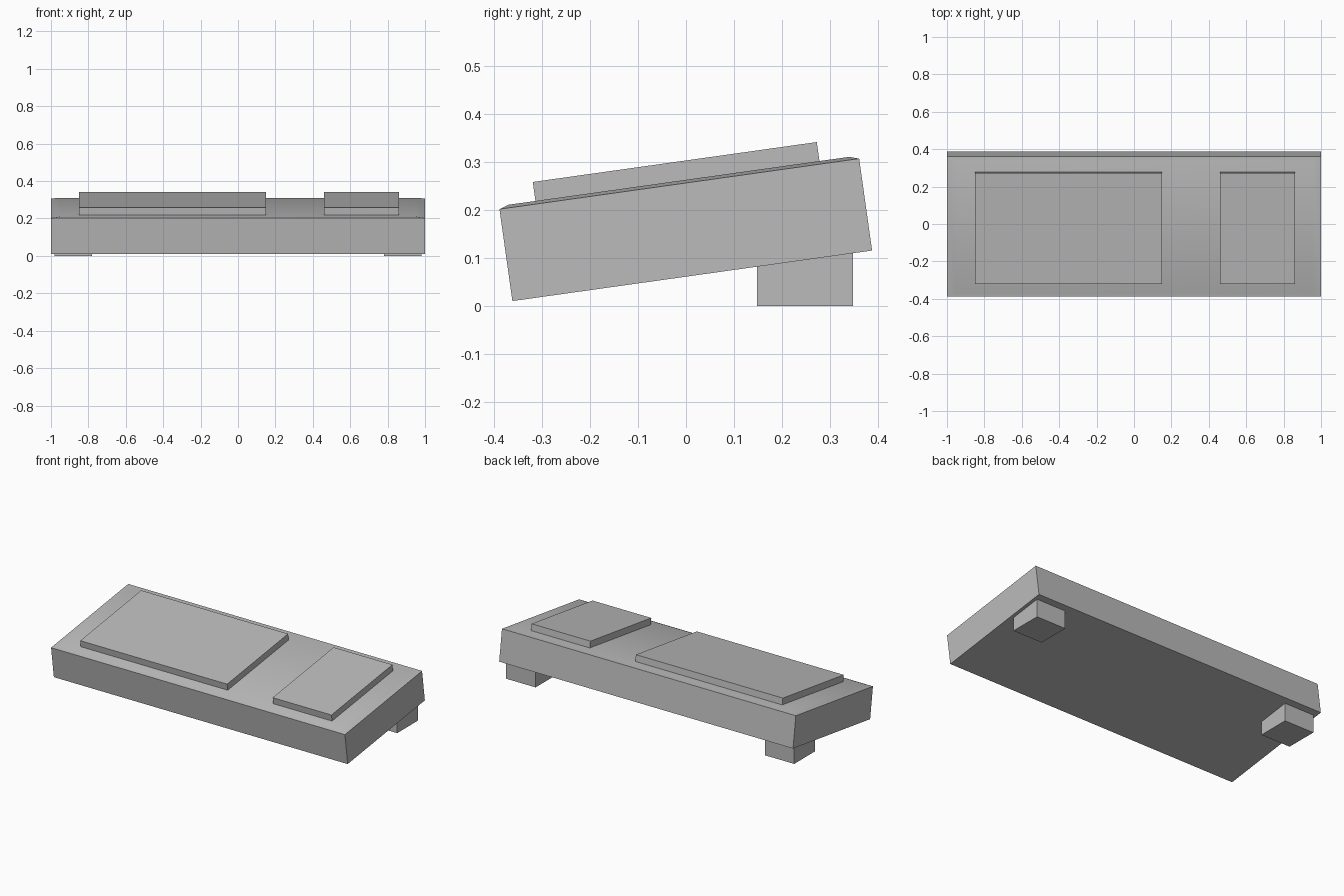
import bpy, math
from mathutils import Matrix, Vector

cube = bpy.data.objects.get("Cube")
if cube:
    bpy.data.objects.remove(cube, do_unlink=True)

grey = bpy.data.materials.new("plain grey")
grey.use_nodes = True
COLOUR = (0.5, 0.5, 0.5, 1)
grey.diffuse_color = COLOUR
grey.node_tree.nodes["Principled BSDF"].inputs["Base Color"].default_value = COLOUR

# Sloping frame whose origin is the middle of the case underside
tilt = Matrix.Translation((0, 0.013, 0.0625)) @ Matrix.Rotation(math.radians(8), 4, 'X')


def block(name, x, y, z, frame=Matrix()):
    """Box spanning the given (low, high) ranges, placed in a frame."""
    bpy.ops.mesh.primitive_cube_add(size=1)
    ob = bpy.context.object
    ob.name = name
    centre = Vector([(a + b) / 2 for a, b in (x, y, z)])
    size = Vector([b - a for a, b in (x, y, z)])
    ob.data.transform(Matrix.Translation(centre) @ Matrix.Diagonal(size).to_4x4())
    ob.matrix_world = frame
    ob.data.materials.append(grey)
    return ob


# Case: stacked rectangles (half width, half depth, height), chamfered at the top
rings = [(1, 0.3787, 0), (1, 0.3787, 0.1935), (0.95, 0.3587, 0.2)]
verts = [(sx * w, sy * d, h) for w, d, h in rings
         for sx, sy in ((-1, -1), (1, -1), (1, 1), (-1, 1))]
faces = [(3, 2, 1, 0), (8, 9, 10, 11)]
for r in (0, 4):
    for i in range(4):
        j = (i + 1) % 4
        faces.append((r + i, r + j, r + j + 4, r + i + 4))
mesh = bpy.data.meshes.new("case")
mesh.from_pydata(verts, [], faces)
mesh.materials.append(grey)
case = bpy.data.objects.new("case", mesh)
bpy.context.collection.objects.link(case)
case.matrix_world = tilt
bpy.ops.object.select_all(action='DESELECT')
case.select_set(True)
bpy.context.view_layer.objects.active = case
bpy.ops.object.shade_smooth_by_angle(angle=math.radians(30))

# Raised key pads
for name, x in (("main_key_pad", (-0.85, 0.15)), ("number_key_pad", (0.46, 0.86))):
    block(name, x, (-0.302, 0.296), (0.14, 0.24), tilt)

# Upright rear feet
for name, x in (("right_foot", (-0.98, -0.78)), ("left_foot", (0.78, 0.98))):
    block(name, x, (0.148, 0.348), (0, 0.15))
